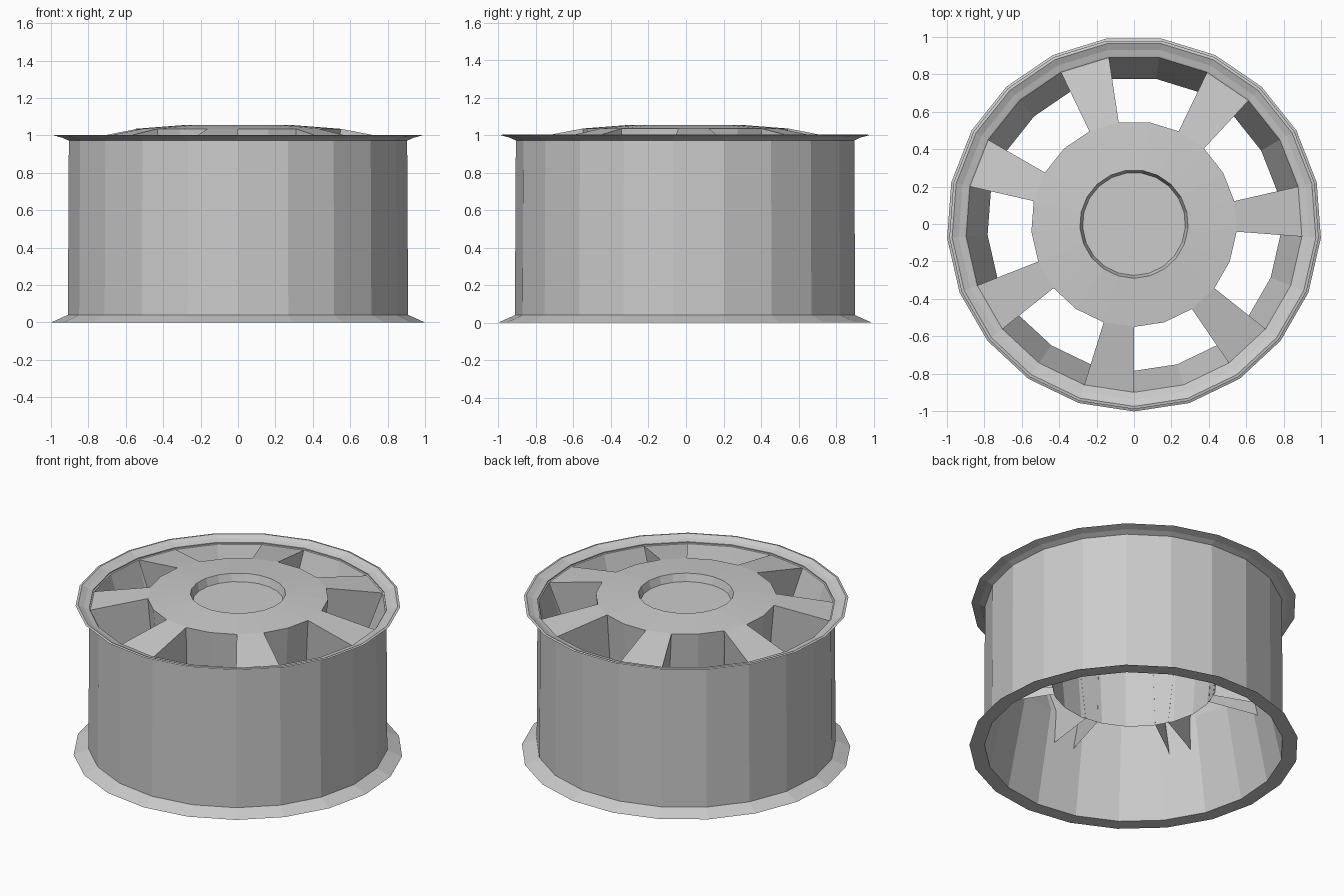
import bpy
from math import cos, sin, pi

if "Cube" in bpy.data.objects:
    bpy.data.objects.remove(bpy.data.objects["Cube"])

N = 21                 # sides of every ring
STEP = 2 * pi / N


def pt(r, z, i):
    """Point at radius r, height z, on ring step i (step 0 faces the front)."""
    a = -pi / 2 + i * STEP
    return (r * cos(a), r * sin(a), z)


def make(name, verts, faces):
    mesh = bpy.data.meshes.new(name)
    mesh.from_pydata(verts, [], faces)
    mesh.update()
    obj = bpy.data.objects.new(name, mesh)
    bpy.context.collection.objects.link(obj)
    return obj


def lathe(name, profile, closed=False, cap=False):
    """Turn an (r, z) profile round the z axis, low-poly."""
    verts = [pt(r, z, i) for r, z in profile for i in range(N)]
    rows = len(profile)
    faces = []
    for k in range(rows if closed else rows - 1):
        a, b = k * N, ((k + 1) % rows) * N
        for i in range(N):
            j = (i + 1) % N
            faces.append((a + i, a + j, b + j, b + i))
    if cap:
        faces.append(tuple(range((rows - 1) * N, rows * N)))
    return make(name, verts, faces)


# Barrel with flared flanges outside and a waisted well inside
lathe("rim_barrel", [(1.002, 0.0), (0.912, 0.04), (0.907, 0.978), (0.99, 1.0),
                     (0.975, 1.003), (0.9, 0.968), (0.785, 0.61), (0.91, 0.0)],
      closed=True)

# Domed hub with a recessed centre and a deep tapering skirt, open below
lathe("hub", [(0.50, 0.43), (0.55, 1.035), (0.29, 1.055), (0.275, 1.005)], cap=True)

# Seven hollow spokes: sloping top and two deep side walls running into the well
verts, faces = [], []
for s in range(7):
    left, right = 3 * s - 1, 3 * s
    b = len(verts)
    verts += [pt(0.55, 1.035, left), pt(0.55, 1.035, right),
              pt(0.9, 0.968, right), pt(0.9, 0.968, left),
              pt(0.83, 0.41, left + 0.22), pt(0.83, 0.41, right - 0.22),
              pt(0.495, 0.43, left + 0.22), pt(0.495, 0.43, right - 0.22)]
    faces += [(b, b + 3, b + 2, b + 1),
              (b, b + 6, b + 4, b + 3),
              (b + 1, b + 2, b + 5, b + 7)]
make("spokes", verts, faces)
